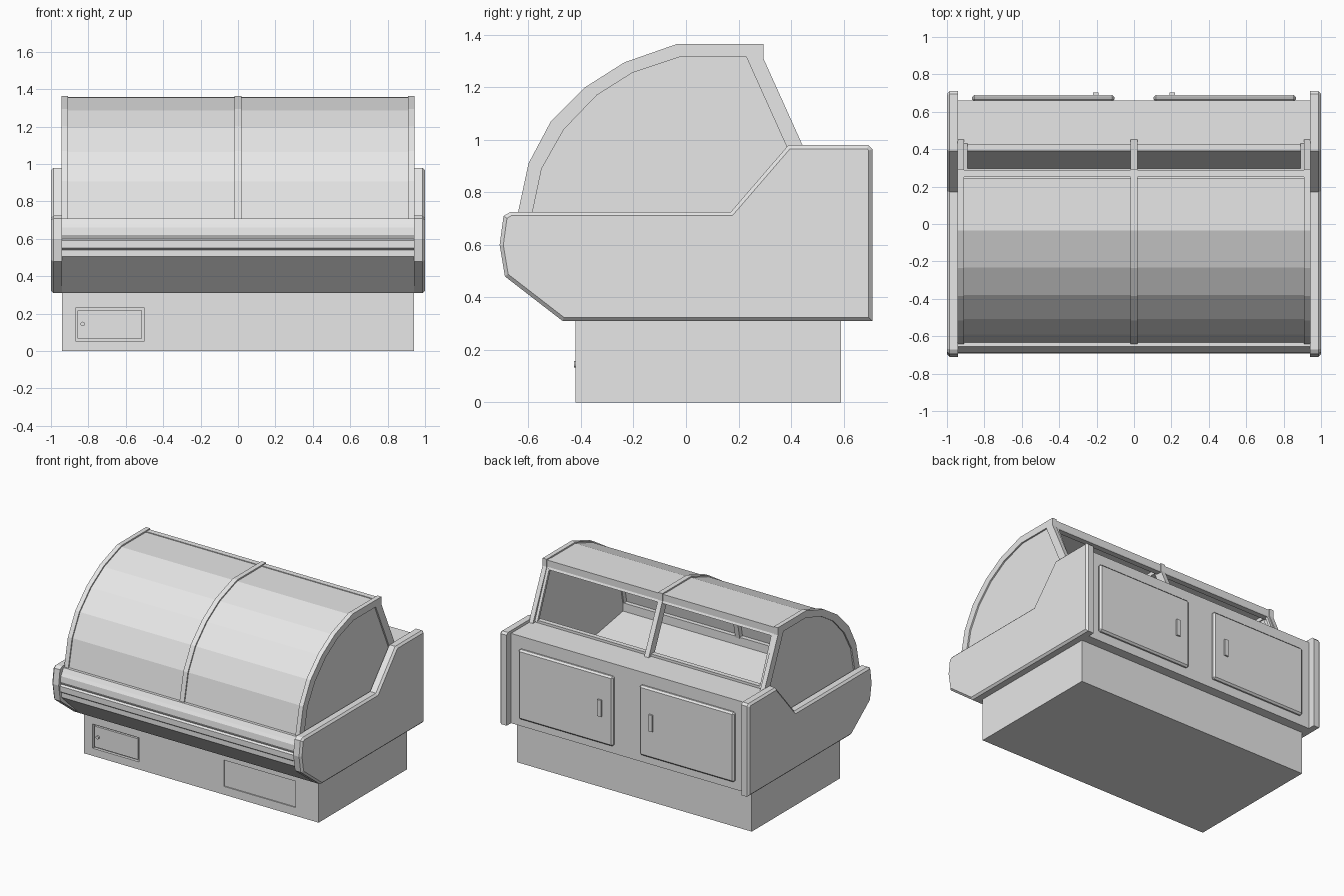
import bpy, bmesh

cube = bpy.data.objects.get("Cube")
if cube:
    bpy.data.objects.remove(cube, do_unlink=True)

grey = bpy.data.materials.new("light_grey")
grey.use_nodes = True
grey.diffuse_color = (0.8, 0.8, 0.8, 1)
grey.node_tree.nodes["Principled BSDF"].inputs["Base Color"].default_value = (0.8, 0.8, 0.8, 1)


def finish(name, bm):
    bmesh.ops.recalc_face_normals(bm, faces=bm.faces)
    mesh = bpy.data.meshes.new(name)
    bm.to_mesh(mesh)
    bm.free()
    mesh.materials.append(grey)
    obj = bpy.data.objects.new(name, mesh)
    bpy.context.scene.collection.objects.link(obj)
    return obj


def extrude(name, profile, x0, x1, chamfer=0):
    """Extrude a (y, z) profile from x0 to x1, chamfering the rim at x1."""
    bm = bmesh.new()
    face = bm.faces.new([bm.verts.new((x0, y, z)) for y, z in profile])
    cap = bmesh.ops.extrude_face_region(bm, geom=[face])["geom"]
    verts = [v for v in cap if isinstance(v, bmesh.types.BMVert)]
    bmesh.ops.translate(bm, verts=verts, vec=(x1 - x0, 0, 0))
    if chamfer:
        rim = [e for e in cap if isinstance(e, bmesh.types.BMEdge)]
        bmesh.ops.bevel(bm, geom=rim, offset=chamfer, segments=1, affect='EDGES')
    return finish(name, bm)


def box(name, x0, x1, y0, y1, z0, z1):
    return extrude(name, [(y0, z0), (y1, z0), (y1, z1), (y0, z1)], x0, x1)


def cut(target, cutter):
    cutter.hide_render = True
    mod = target.modifiers.new("recess", 'BOOLEAN')
    mod.operation = 'DIFFERENCE'
    mod.solver = 'EXACT'
    mod.object = cutter
    bpy.context.view_layer.objects.active = target
    bpy.ops.object.modifier_apply(modifier=mod.name)
    bpy.data.objects.remove(cutter, do_unlink=True)


# Plinth with a recessed hatch and a recessed grille panel
base = box("plinth", -0.94, 0.94, -0.42, 0.59, 0, 0.31)
cut(base, box("hatch_cutter", -0.87, -0.50, -0.5, -0.40, 0.055, 0.23))
cut(base, box("panel_cutter", 0.18, 0.755, -0.5, -0.412, 0.06, 0.25))
box("hatch_door", -0.858, -0.512, -0.416, -0.395, 0.067, 0.218)
bm = bmesh.new()
bmesh.ops.create_cone(bm, cap_ends=True, segments=12, radius1=0.012, radius2=0.012, depth=0.012)
knob = finish("hatch_knob", bm)
knob.rotation_euler.x = 1.5708
knob.location = (-0.83, -0.421, 0.145)

# Cabinet body: ribbed bumper, display well and rear counter
bumper = [(-0.47, 0.31), (-0.68, 0.505), (-0.68, 0.54), (-0.693, 0.55), (-0.693, 0.59),
          (-0.68, 0.60), (-0.69, 0.62), (-0.685, 0.66), (-0.672, 0.68), (-0.655, 0.71)]
well = [(-0.59, 0.71), (-0.59, 0.65), (0.28, 0.50), (0.39, 0.96)]
extrude("cabinet_body", bumper + well + [(0.66, 0.96), (0.66, 0.31)], -0.94, 0.94)

# End panels
panel = [(-0.47, 0.31), (-0.69, 0.48), (-0.71, 0.60), (-0.695, 0.71), (-0.67, 0.725),
         (0.17, 0.725), (0.39, 0.98), (0.695, 0.98), (0.71, 0.965), (0.71, 0.31)]
for side, s in (("left", 1), ("right", -1)):
    extrude(side + "_end_panel", panel, s * 0.94, s, 0.014)

# Rear doors with handles
for side, s in (("left", 1), ("right", -1)):
    door = box(side + "_rear_door", s * 0.105, s * 0.865, 0.655, 0.69, 0.37, 0.875)
    mod = door.modifiers.new("chamfer", 'BEVEL')
    mod.width = 0.012
    mod.segments = 1
    box(side + "_door_handle", s * 0.19, s * 0.22, 0.685, 0.702, 0.57, 0.69)

# Canopy frames: an arch with a slanted rear leg
arc = [(-0.645, 0.70), (-0.60, 0.91), (-0.515, 1.07), (-0.385, 1.20),
       (-0.235, 1.295), (-0.035, 1.365), (0.295, 1.365)]
inner = [(-0.59, 0.70), (-0.55, 0.89), (-0.465, 1.04), (-0.34, 1.17),
         (-0.205, 1.255), (-0.025, 1.315), (0.23, 1.315), (0.392, 0.955)]
frame = arc + [(0.295, 1.31), (0.455, 0.955)] + inner[::-1]
for name, x0, x1 in (("left_frame", 0.91, 0.943), ("centre_frame", -0.018, 0.018),
                     ("right_frame", -0.943, -0.91)):
    extrude(name, frame, x0, x1)


def shrink(points, k):
    return [(-0.03 + (y + 0.03) * k, 0.70 + (z - 0.70) * k) for y, z in points]


# Curved front glass and end glass
roof = arc[:-1] + [(0.25, 1.365)]
extrude("curved_glass", shrink(roof, 0.985) + shrink(roof, 0.965)[::-1], -0.92, 0.92)
for side, s in (("left", 1), ("right", -1)):
    extrude(side + "_end_glass", inner + [(0.28, 0.52), (-0.59, 0.64)], s * 0.918, s * 0.932)

# Rear opening rails
rail = [(0.25, 1.30), (0.25, 1.358), (0.29, 1.358), (0.29, 1.31), (0.297, 1.295)]
extrude("upper_rear_rail", rail, -0.92, 0.92)
box("lower_rear_rail", -0.92, 0.92, 0.39, 0.425, 0.95, 0.978)
for side, s in (("left", 1), ("right", -1)):
    slat = [(0.275, 1.30), (0.295, 1.30), (0.43, 0.97), (0.41, 0.97)]
    extrude(side + "_opening_trim", slat, s * 0.89, s * 0.915)
